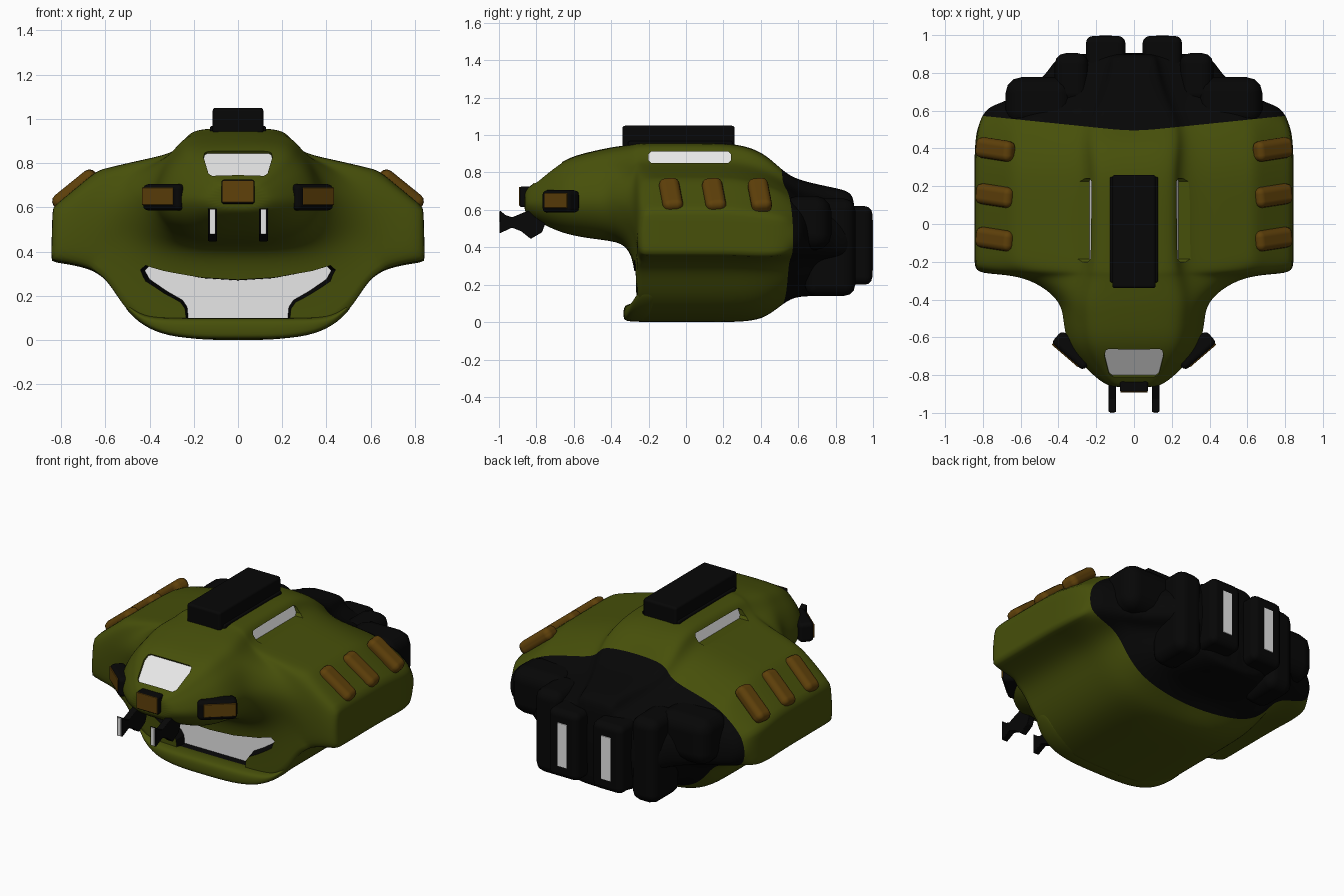
import bpy, bmesh
from mathutils import Matrix

if "Cube" in bpy.data.objects:
    bpy.data.objects.remove(bpy.data.objects["Cube"], do_unlink=True)


def material(name, r, g, b):
    m = bpy.data.materials.new(name)
    m.use_nodes = True
    m.diffuse_color = (r, g, b, 1)
    m.node_tree.nodes["Principled BSDF"].inputs["Base Color"].default_value = (r, g, b, 1)
    return m


GREEN = material("olive_green", .062, .079, .003)
BLACK = material("black", .002, .002, .002)
BROWN = material("amber_brown", .115, .052, .003)
WHITE = material("white", .8, .8, .8)


def finish(name, bm, *mats, bevel=0, subsurf=0, smooth=True):
    bmesh.ops.recalc_face_normals(bm, faces=bm.faces)
    for f in bm.faces:
        f.smooth = smooth
    me = bpy.data.meshes.new(name)
    bm.to_mesh(me)
    bm.free()
    ob = bpy.data.objects.new(name, me)
    bpy.context.collection.objects.link(ob)
    for m in mats:
        me.materials.append(m)
    if bevel:
        mod = ob.modifiers.new("bevel", "BEVEL")
        mod.width, mod.segments, mod.harden_normals = bevel, 3, True
    if subsurf:
        mod = ob.modifiers.new("smooth", "SUBSURF")
        mod.levels = mod.render_levels = subsurf
    return ob


def box(name, centre, size, mat, bevel=.01, rot=Matrix()):
    bm = bmesh.new()
    bmesh.ops.create_cube(bm, size=1, matrix=Matrix.Diagonal((*size, 1)))
    ob = finish(name, bm, mat, bevel=bevel)
    ob.matrix_world = Matrix.Translation(centre) @ rot
    return ob


def loft(bm, rings):
    """Skin closed rings and cap both ends; faces are numbered by ring."""
    loops = [[bm.verts.new(p) for p in ring] for ring in rings]
    for i, (a, b) in enumerate(zip(loops, loops[1:])):
        for j in range(len(a)):
            k = (j + 1) % len(a)
            bm.faces.new((a[j], a[k], b[k], b[j])).material_index = i
    bm.faces.new(loops[0])
    bm.faces.new(loops[-1]).material_index = len(loops)
    return loops


def section(y, profile, sx, z0, z1, bow=0):
    """Full closed ring from a half profile, refitted in width and height."""
    lo, hi = profile[0][1], profile[-1][1]
    half = [(x * sx, y + bow * x * sx, z0 + (z - lo) / (hi - lo) * (z1 - z0)) for x, z in profile]
    return half + [(-x, yy, z) for x, yy, z in reversed(half[1:-1])]


# Half cross-sections, bottom centre to top centre
NOSE = [(0, .44), (.1, .44), (.18, .45), (.25, .47), (.31, .51), (.35, .56), (.375, .62),
        (.375, .68), (.35, .75), (.32, .81), (.28, .86), (.25, .9), (.19, .925), (0, .93)]
FLARE = [(0, .4), (.15, .4), (.28, .405), (.38, .42), (.46, .45), (.52, .5), (.56, .56),
         (.58, .62), (.52, .7), (.42, .77), (.285, .84), (.24, .91), (.18, .95), (0, .953)]
HULL = [(0, 0), (.2, 0), (.4, .04), (.52, .15), (.58, .26), (.66, .33), (.845, .36),
        (.838, .6), (.635, .767), (.45, .812), (.27, .85), (.24, .925), (.18, .957), (0, .957)]
WAIST = HULL[:10] + [(.255, .85), (.225, .925), (.18, .957), (0, .957)]

rings = [
    section(-.865, NOSE, .27, .6, .69),
    section(-.85, NOSE, .42, .575, .718),
    section(-.77, NOSE, .67, .525, .775),
    section(-.65, NOSE, .95, .47, .878),
    section(-.5, NOSE, 1, .445, .915),
    section(-.4, NOSE, 1.04, .435, .937),
    section(-.27, FLARE, 1, .4, .953),
    section(-.262, HULL, 1, 0, .957),
    section(-.15, WAIST, 1, 0, .957),
    section(.1, WAIST, 1, 0, .957),
    section(.28, WAIST, 1, 0, .955),
    section(.42, HULL, 1, .015, .905),
    section(.49, HULL, .97, .09, .82, .13),
    section(.56, HULL, .88, .13, .775, .1),
    section(.64, HULL, .75, .14, .75, .05),
    section(.78, HULL, .56, .14, .72),
    section(.88, HULL, .5, .14, .7),
    section(.905, HULL, .4, .18, .64),
]
FRONT_RING, REAR_START = 7, 12

# Hull: one smooth loft, dark from the rear border onward
bm = bmesh.new()
loops = loft(bm, rings)
for f in bm.faces:
    f.material_index = int(f.material_index >= REAR_START)

# Firm up the side edges and the front edge of the body
crease = bm.edges.layers.float.new("crease_edge")
count = len(loops[0])
for a, b in zip(loops[FRONT_RING:REAR_START], loops[FRONT_RING + 1:]):
    for j, sharp in ((6, .7), (7, .7), (8, .45)):
        for k in (j, count - j):
            bm.edges.get((a[k], b[k]))[crease] = sharp
front = loops[FRONT_RING]
for j in range(-7, 7):
    bm.edges.get((front[j], front[j + 1]))[crease] = .65 if -5 <= j < 5 else .3
hull = finish("hull", bm, GREEN, BLACK, WHITE, subsurf=3)

# Recesses: tapered cutters whose inner end is white
recess = bmesh.new()


def add_recess(outer, inner, wall):
    known = set(recess.faces)
    loft(recess, [outer, inner])
    for f in set(recess.faces) - known:
        f.material_index = 2 if f.material_index == 2 else wall


def both_sides(half):
    return half + [(-x, v) for x, v in reversed(half) if x]


# Front intake with dark walls
mouth = both_sides([(0, .27), (.16, .28), (.32, .31), (.4, .335), (.422, .315), (.4, .275),
                    (.32, .22), (.25, .18), (.23, .15), (.225, .1)])
add_recess([(x * 1.09, -.345, z + (.004 if z > .3 or abs(x) < .2 else -.02)) for x, z in mouth],
           [(x, -.2, z) for x, z in mouth], 1)

# Windscreen
screen = both_sides([(.115, -.8), (.133, -.785), (.156, -.69), (.15, -.663), (.135, -.655)])
pane = [(x, y, .731 + (y + .8) * .78) for x, y in screen]
add_recess([(x, y - .062, z + .079) for x, y, z in pane], pane, 0)

# Side windows
slot = [(-.2, .865), (-.185, .85), (.225, .85), (.24, .865), (.24, .897), (.225, .912),
        (-.185, .912), (-.2, .897)]
for s in (1, -1):
    add_recess([(s * .4, y, z) for y, z in slot],
               [(s * (.236 - (z - .85) * .4), y, z) for y, z in slot], 0)

cutter = finish("recess_cutter", recess, GREEN, BLACK, WHITE, smooth=False)
cutter.hide_render = True
cut = hull.modifiers.new("recesses", "BOOLEAN")
cut.operation, cut.solver, cut.object = "DIFFERENCE", "EXACT", cutter
bpy.context.view_layer.update()
carved = bpy.data.meshes.new_from_object(hull.evaluated_get(bpy.context.evaluated_depsgraph_get()))
hull.modifiers.clear()
hull.data = carved
bpy.data.objects.remove(cutter, do_unlink=True)

# Front lip under the intake, tapering back into the hull
lip = [(0, -.335, 0), (.2, -.335, 0), (.35, -.32, .022), (.45, -.29, .075), (.52, -.25, .15)]
lip = [(-x, y, z) for x, y, z in reversed(lip[1:])] + lip
bm = bmesh.new()
loft(bm, [[(x, y + .012, z), (x, y, z + .02), (x, y, max(.085, z + .03)), (x, y + .03, max(.1, z + .04)),
           (x, -.2, max(.1, z + .04)), (x, -.14, z + .004)] for x, y, z in lip])
for f in bm.faces:
    f.material_index = 0
finish("front_lip", bm, GREEN, subsurf=2)

# Roof block
box("roof_block", (0, -.04, .98), (.23, .6, .14), BLACK, .015)
box("roof_block_base", (0, -.03, .95), (.255, .56, .035), BLACK, .01)

# Nose light
box("nose_light_housing", (0, -.85, .67), (.15, .08, .11), BLACK, .012)
box("nose_light", (0, -.889, .672), (.142, .008, .1), BROWN, .003)

prong = [(-.995, .597), (-.965, .572), (-.93, .56), (-.87, .585), (-.8, .61), (-.74, .56),
         (-.77, .48), (-.83, .445), (-.88, .485), (-.93, .505), (-.995, .475)]

for s, side in ((1, "left"), (-1, "right")):
    # Shoulder pads
    tilt = Matrix.Rotation(s * .68, 4, 'Y') @ Matrix.Rotation(s * .12, 4, 'Z')
    for n, y in enumerate((-.08, .15, .395)):
        box(f"{side}_pad_{n + 1}", (s * .735, y, .678), (.24, .11, .08), BROWN, .035, tilt)

    # Cheek lights
    turn = Matrix.Rotation(s * .71, 4, 'Z')
    box(side + "_light_housing", (s * .325, -.67, .645), (.225, .09, .12), BLACK, .025, turn)
    box(side + "_light", (s * .363, -.695, .65), (.185, .01, .08), BROWN, .004, turn)

    # Front prongs
    bm = bmesh.new()
    loft(bm, [[(s * .115 + dx, y, z) for y, z in prong] for dx in (-.02, .02)])
    for f in bm.faces:
        f.material_index = 0
    finish(side + "_prong", bm, BLACK, bevel=.004)
    box(side + "_prong_tip", (s * .115, -.996, .535), (.024, .008, .112), WHITE, .003)

    # Rear lobes and exhausts
    box(side + "_outer_lobe", (s * .5, .645, .53), (.36, .265, .29), BLACK, .085)
    box(side + "_middle_lobe", (s * .33, .77, .4), (.18, .27, .52), BLACK, .06)
    box(side + "_exhaust", (s * .15, .9, .41), (.21, .192, .42), BLACK, .04)
    box(side + "_exhaust_slot", (s * .15, .996, .41), (.065, .008, .27), WHITE, .003)
